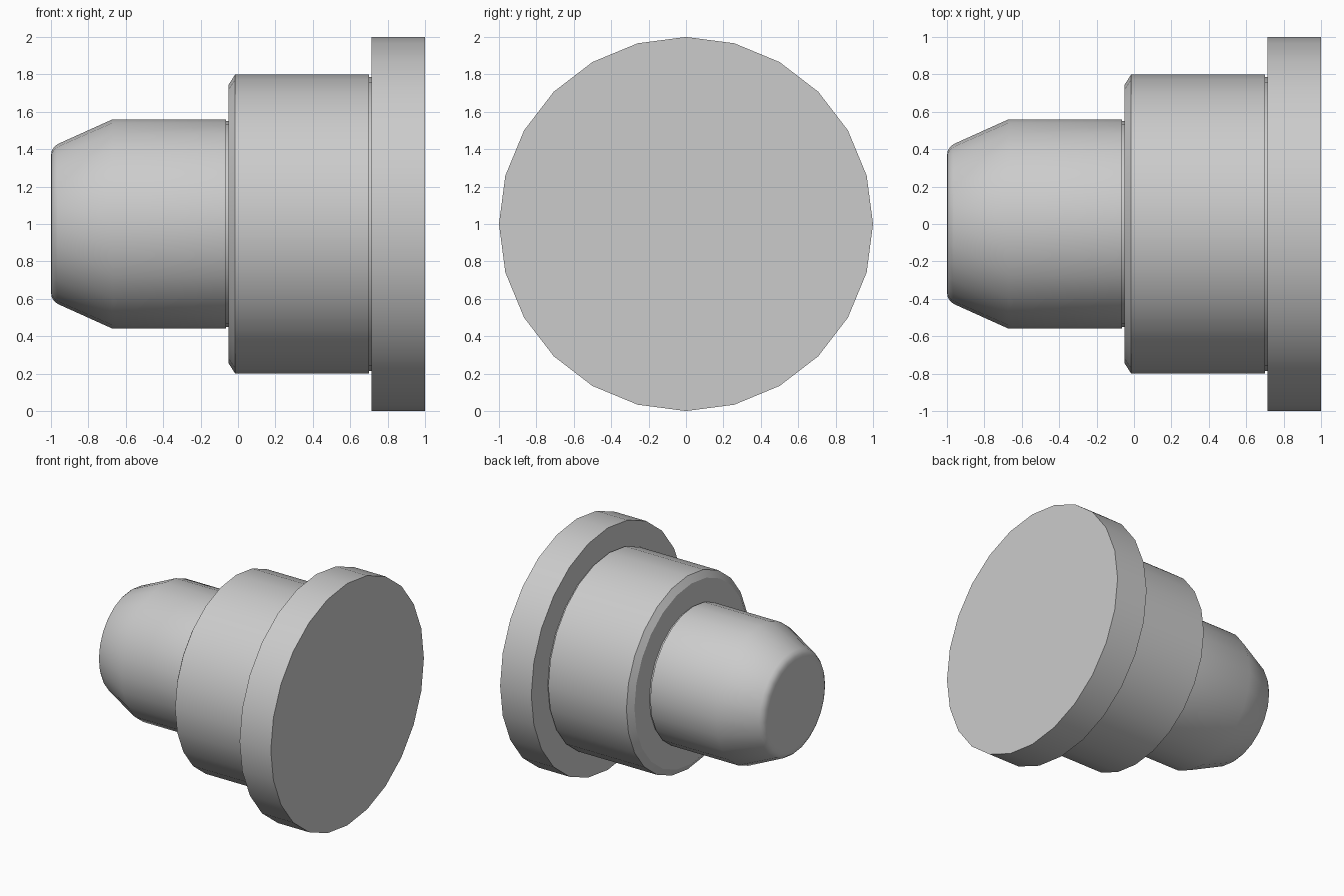
import bpy
import bmesh
from math import cos, sin, tau, radians

SIDES = 24
AXIS_Z = 1.0

cube = bpy.data.objects.get("Cube")
if cube:
    bpy.data.objects.remove(cube, do_unlink=True)

grey = bpy.data.materials.new("plain grey")
grey.use_nodes = True
grey.diffuse_color = (0.6, 0.6, 0.6, 1)
grey.node_tree.nodes["Principled BSDF"].inputs["Base Color"].default_value = (0.6, 0.6, 0.6, 1)


def turned_part(name, profile):
    """Revolve (x, radius) points about the x axis; zero radius closes an end."""
    bm = bmesh.new()
    rings = []
    for x, r in profile:
        count = SIDES if r > 0 else 0
        rings.append([bm.verts.new((x, r * sin(tau * i / SIDES), AXIS_Z + r * cos(tau * i / SIDES)))
                      for i in range(count)])
    for a, b in zip(rings, rings[1:]):
        if not a or not b:
            bm.faces.new(b if not a else a[::-1])
            continue
        for i in range(SIDES):
            j = (i + 1) % SIDES
            bm.faces.new((a[i], a[j], b[j], b[i]))
    # Every profile runs from +x to -x, so orient faces away from the axis
    for f in bm.faces:
        f.normal_flip()
    bm.normal_update()
    outer = max(bm.faces, key=lambda f: (f.calc_center_median().yz.length - 1, f.calc_area()))
    wall = max((f for f in bm.faces if abs(f.normal.x) < 0.1), key=lambda f: f.calc_area())
    centre = wall.calc_center_median()
    if wall.normal.y * centre.y + wall.normal.z * (centre.z - AXIS_Z) < 0:
        bmesh.ops.reverse_faces(bm, faces=bm.faces[:])
    mesh = bpy.data.meshes.new(name)
    bm.to_mesh(mesh)
    bm.free()
    mesh.materials.append(grey)
    part = bpy.data.objects.new(name, mesh)
    bpy.context.collection.objects.link(part)
    bpy.ops.object.select_all(action="DESELECT")
    part.select_set(True)
    bpy.context.view_layer.objects.active = part
    bpy.ops.object.shade_smooth_by_angle(angle=radians(30))
    return part


# Wide end disc, with its inner face running in to the shoulder
turned_part("flange", [(1, 0), (1, 1), (0.715, 1), (0.715, 0.785)])

# Middle barrel with a relief groove and a chamfered leading edge
turned_part("shoulder", [(0.715, 0.785), (0.70, 0.785), (0.70, 0.80),
                         (-0.015, 0.80), (-0.05, 0.745), (-0.05, 0.55)])

# Narrow pin with a relief groove, tapered and rounded at the tip
turned_part("pin", [(-0.05, 0.55), (-0.065, 0.55), (-0.065, 0.56), (-0.67, 0.56),
                    (-0.965, 0.427), (-0.985, 0.41), (-0.997, 0.388), (-1, 0.36), (-1, 0)])
